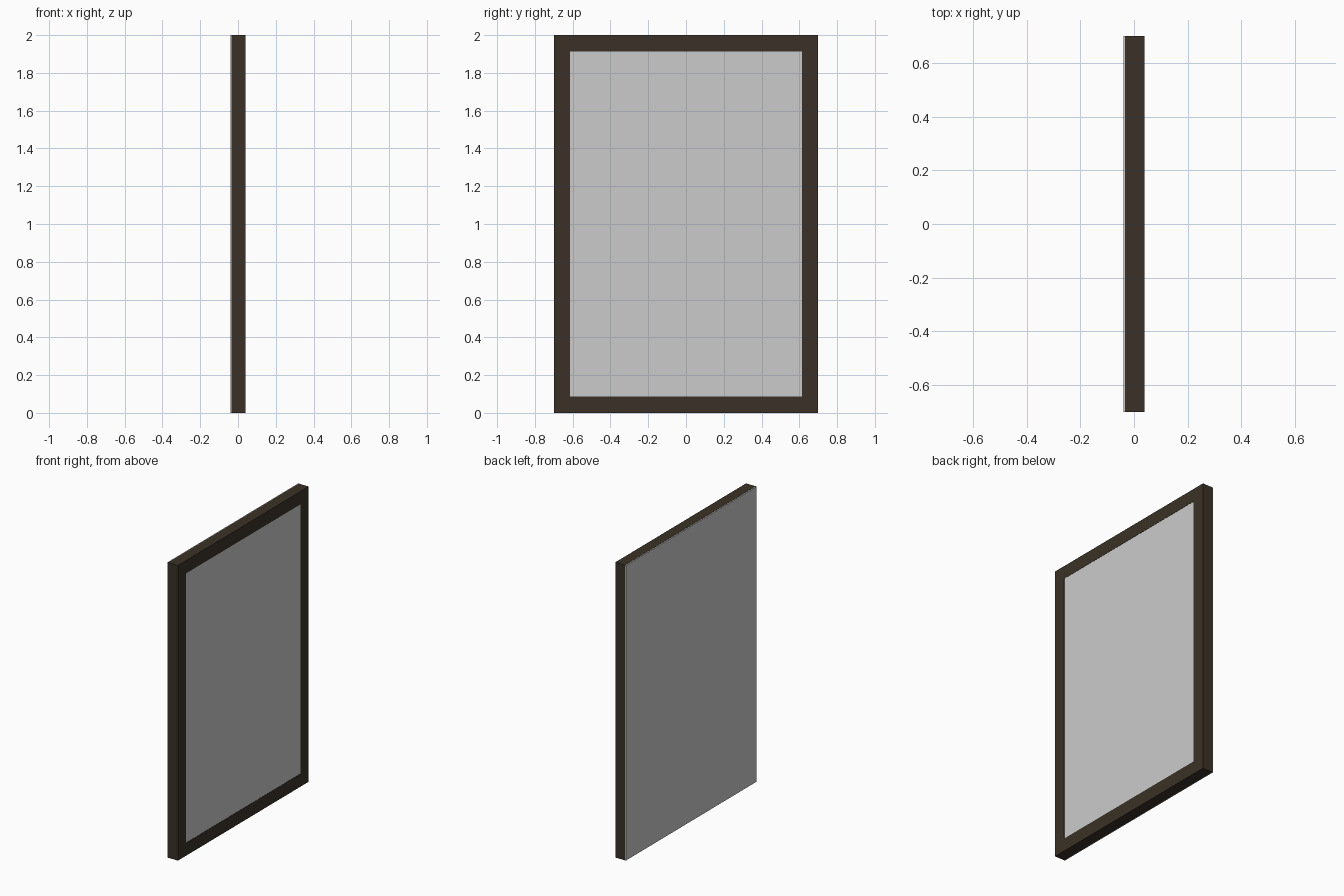
import bpy

if "Cube" in bpy.data.objects:
    bpy.data.objects.remove(bpy.data.objects["Cube"])

def material(name, rgb):
    m = bpy.data.materials.new(name)
    m.diffuse_color = (*rgb, 1)
    m.use_nodes = True
    m.node_tree.nodes["Principled BSDF"].inputs["Base Color"].default_value = m.diffuse_color
    return m

grey = material("light grey", (0.6, 0.6, 0.6))
brown = material("dark brown", (0.043, 0.031, 0.02))

def make(name, verts, faces, mat):
    me = bpy.data.meshes.new(name)
    me.from_pydata(verts, [], faces)
    me.materials.append(mat)
    ob = bpy.data.objects.new(name, me)
    bpy.context.collection.objects.link(ob)
    return ob

def rect(x, inset):
    y, lo, hi = 0.7 - inset, inset, 2 - inset
    return [(x, -y, lo), (x, y, lo), (x, y, hi), (x, -y, hi)]

# Backing panel: full-size slab, a hair inside the frame's outer edge
faces = [(3, 2, 1, 0), (4, 5, 6, 7)]
faces += [(i, (i + 1) % 4, 4 + (i + 1) % 4, 4 + i) for i in range(4)]
make("panel", rect(-0.04, 0.0007) + rect(0.0385, 0.0007), faces, grey)

# Frame: rectangular ring around the panel, leaving the back edge of the panel exposed
W = 0.087
rings = rect(-0.034, 0) + rect(0.04, 0) + rect(0.04, W) + rect(-0.034, W)
faces = []
for r in range(4):
    a, b = 4 * r, 4 * ((r + 1) % 4)
    for i in range(4):
        j = (i + 1) % 4
        faces.append((a + i, a + j, b + j, b + i))
make("frame", rings, faces, brown)
